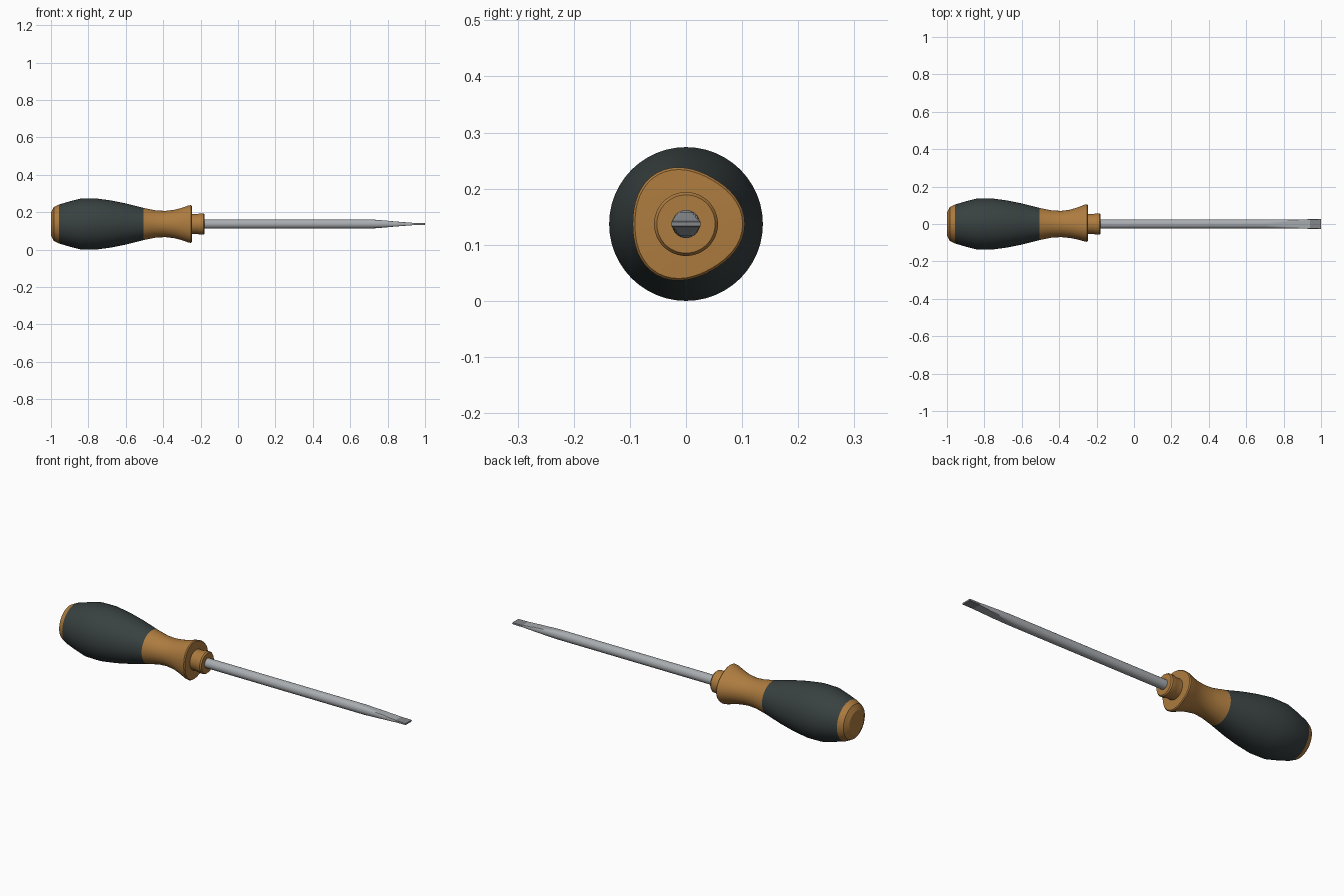
import bpy, bmesh, math

if "Cube" in bpy.data.objects:
    bpy.data.objects.remove(bpy.data.objects["Cube"])

AXIS_Z = 0.137


def material(name, rgb):
    m = bpy.data.materials.new(name)
    m.diffuse_color = (*rgb, 1)
    m.use_nodes = True
    m.node_tree.nodes["Principled BSDF"].inputs["Base Color"].default_value = m.diffuse_color
    return m


ORANGE = material("amber_plastic", (0.42, 0.20, 0.05))
RUBBER = material("dark_rubber", (0.040, 0.052, 0.052))
STEEL = material("steel", (0.40, 0.42, 0.44))
TIP = material("dark_steel", (0.23, 0.24, 0.25))


def loft(name, stations, section, sides, mats, pick=lambda x: 0, angle=25):
    """Skin cross-sections along x; section(station, angle) gives (y, z)."""
    bm = bmesh.new()
    rings = []
    for s in stations:
        ring = []
        for i in range(sides):
            y, z = section(s, 2 * math.pi * i / sides)
            ring.append(bm.verts.new((s[0], y, z + AXIS_Z)))
        rings.append(ring)
    for a, b in zip(rings, rings[1:]):
        for i in range(sides):
            j = (i + 1) % sides
            bm.faces.new((a[i], a[j], b[j], b[i]))
    bm.faces.new(rings[0][::-1])
    bm.faces.new(rings[-1])
    bmesh.ops.recalc_face_normals(bm, faces=bm.faces)
    for f in bm.faces:
        f.material_index = pick(f.calc_center_median().x)
    me = bpy.data.meshes.new(name)
    bm.to_mesh(me)
    bm.free()
    for m in mats:
        me.materials.append(m)
    ob = bpy.data.objects.new(name, me)
    bpy.context.collection.objects.link(ob)
    bpy.ops.object.select_all(action='DESELECT')
    ob.select_set(True)
    bpy.context.view_layer.objects.active = ob
    bpy.ops.object.shade_smooth_by_angle(angle=math.radians(angle))
    return ob


# round section, with an optional three-lobed bulge as third value
def lobed(s, t):
    r = s[1] + s[2] * math.cos(3 * t)
    return r * math.cos(t), r * math.sin(t)


# handle: butt cap, rubber grip, waist and three-lobed guard
handle = [(-1.0, 0.062, 0), (-0.985, 0.090, 0), (-0.957, 0.104, 0),
          (-0.90, 0.121, 0), (-0.84, 0.136, 0), (-0.76, 0.137, 0),
          (-0.68, 0.126, 0), (-0.60, 0.110, 0), (-0.505, 0.086, 0),
          (-0.44, 0.073, 0), (-0.39, 0.070, 0), (-0.34, 0.076, 0.001),
          (-0.30, 0.086, 0.003), (-0.265, 0.098, 0.005),
          (-0.252, 0.100, 0.005), (-0.247, 0.096, 0.005), (-0.245, 0.05, 0)]
loft("handle", handle, lobed, 48, [ORANGE, RUBBER],
     lambda x: 1 if -0.957 < x < -0.505 else 0)

# collar with a lipped front end
collar = [(-0.25, 0.053, 0), (-0.215, 0.053, 0), (-0.205, 0.057, 0),
          (-0.185, 0.057, 0), (-0.178, 0.052, 0)]
loft("collar", collar, lobed, 48, [ORANGE])


# shaft: round rod whose top and bottom are ground away to a flat blade
def ground(s, t):
    _, r, half = s
    z = max(-half, min(half, r * math.sin(t)))
    return r * math.cos(t), z


shaft = [(-0.20, 0.025, 0.025), (0.70, 0.025, 0.025), (0.76, 0.025, 0.021),
         (0.82, 0.025, 0.0155), (0.88, 0.025, 0.0105), (0.94, 0.0255, 0.006),
         (1.0, 0.026, 0.004)]
loft("shaft_and_blade", shaft, ground, 32, [STEEL, TIP],
     lambda x: 1 if x > 0.94 else 0)
